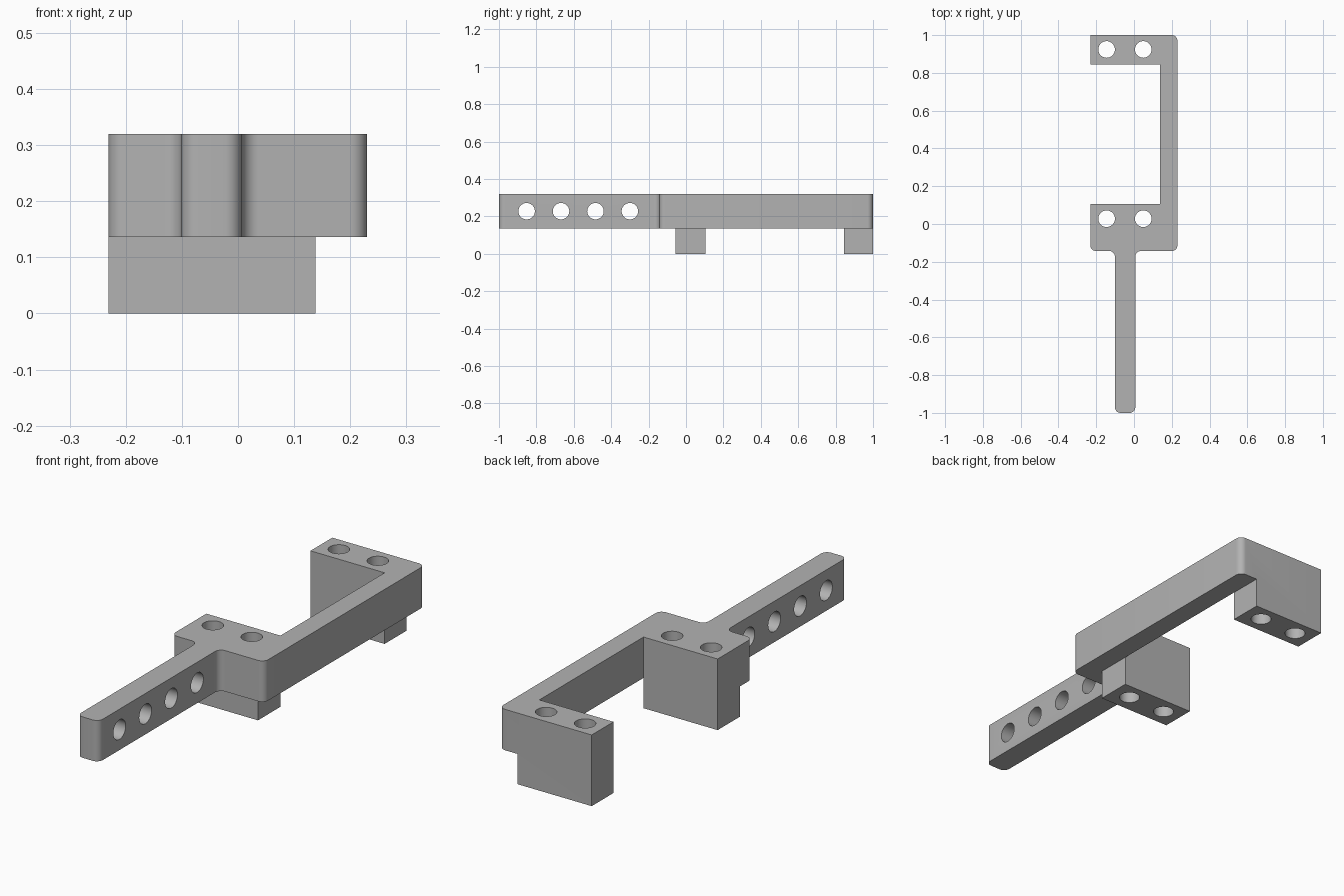
import bpy, bmesh, math
from mathutils import Vector, Matrix

cube = bpy.data.objects.get("Cube")
if cube:
    bpy.data.objects.remove(cube, do_unlink=True)

grey = bpy.data.materials.new("plain grey")
grey.use_nodes = True
colour = (0.45, 0.45, 0.45, 1)
grey.diffuse_color = colour
grey.node_tree.nodes["Principled BSDF"].inputs["Base Color"].default_value = colour

BASE, TOP, HOLE = 0.136, 0.32, 0.044


def fillet(corners, steps=8):
    """Round each (x, y, radius) right-angled corner of a plan outline."""
    points = []
    for i, (x, y, r) in enumerate(corners):
        p = Vector((x, y))
        if not r:
            points.append(p)
            continue
        a = (Vector(corners[i - 1][:2]) - p).normalized() * r
        b = (Vector(corners[(i + 1) % len(corners)][:2]) - p).normalized() * r
        for k in range(steps + 1):
            t = math.pi / 2 * k / steps
            points.append(p + a * (1 - math.sin(t)) + b * (1 - math.cos(t)))
    return points


def finish(bm, name):
    bmesh.ops.recalc_face_normals(bm, faces=bm.faces)
    mesh = bpy.data.meshes.new(name)
    bm.to_mesh(mesh)
    bm.free()
    mesh.materials.append(grey)
    obj = bpy.data.objects.new(name, mesh)
    bpy.context.collection.objects.link(obj)
    return obj


def prism(name, outline, z0, z1):
    bm = bmesh.new()
    face = bm.faces.new([bm.verts.new((p[0], p[1], z0)) for p in outline])
    ext = bmesh.ops.extrude_face_region(bm, geom=[face])
    verts = [v for v in ext["geom"] if isinstance(v, bmesh.types.BMVert)]
    bmesh.ops.translate(bm, verts=verts, vec=(0, 0, z1 - z0))
    return finish(bm, name)


def drill(name, location, axis):
    bm = bmesh.new()
    turn = Matrix.Rotation(math.pi / 2, 4, "Y") if axis == "X" else Matrix()
    bmesh.ops.create_cone(bm, cap_ends=True, segments=40, radius1=HOLE, radius2=HOLE,
                          depth=1, matrix=Matrix.Translation(location) @ turn)
    obj = finish(bm, name)
    obj.hide_render = True
    return obj


def combine(target, other, operation):
    mod = target.modifiers.new(operation.lower(), "BOOLEAN")
    mod.operation, mod.solver, mod.object = operation, "EXACT", other
    bpy.context.view_layer.objects.active = target
    bpy.ops.object.modifier_apply(modifier=mod.name)
    bpy.data.objects.remove(other, do_unlink=True)


# C-shaped frame with its forward arm
L, R, INNER, FRONT, r = -0.231, 0.23, 0.138, -0.143, 0.03
A0, A1 = -0.101, 0.007
bracket = prism("bracket", fillet([
    (A0, -1, r), (A1, -1, r), (A1, FRONT, r), (R, FRONT, r), (R, 1, r), (L, 1, 0),
    (L, 0.845, 0), (INNER, 0.845, 0), (INNER, 0.105, 0), (L, 0.105, 0),
    (L, FRONT, r), (A0, FRONT, r)]), BASE, TOP)

# Mounting feet
for y0, y1 in ((-0.055, 0.105), (0.845, 1)):
    foot = prism("foot", [(L, y0), (INNER, y0), (INNER, y1), (L, y1)], 0, BASE)
    combine(bracket, foot, "UNION")

# Vertical mounting holes
for x in (-0.145, 0.049):
    for y in (0.028, 0.924):
        combine(bracket, drill("mounting_drill", (x, y, 0.2), "Z"), "DIFFERENCE")

# Cross holes through the arm
for i in range(4):
    y = -0.852 + 0.184 * i
    combine(bracket, drill("arm_drill", (0, y, 0.228), "X"), "DIFFERENCE")

# Merge coplanar faces and shade
bm = bmesh.new()
bm.from_mesh(bracket.data)
bmesh.ops.remove_doubles(bm, verts=bm.verts, dist=0.0001)
bmesh.ops.dissolve_limit(bm, angle_limit=0.01, verts=bm.verts, edges=bm.edges)
bm.to_mesh(bracket.data)
bm.free()
bpy.ops.object.select_all(action="DESELECT")
bracket.select_set(True)
bpy.context.view_layer.objects.active = bracket
bpy.ops.object.shade_smooth_by_angle(angle=math.radians(30))
